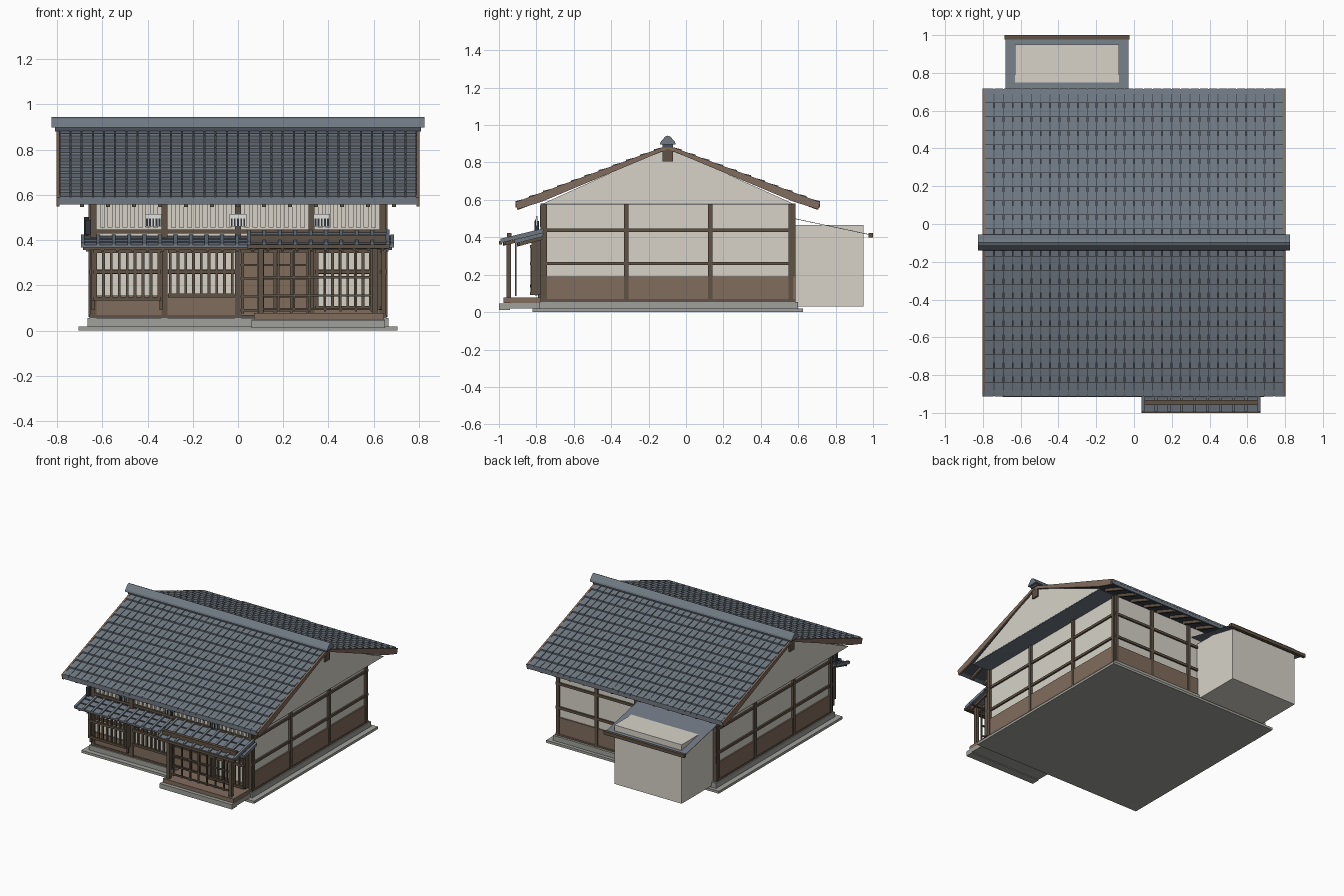
import bpy
import bmesh

cube = bpy.data.objects.get("Cube")
if cube:
    bpy.data.objects.remove(cube, do_unlink=True)


def material(name, r, g, b):
    m = bpy.data.materials.new(name)
    m.use_nodes = True
    m.diffuse_color = (r, g, b, 1)
    m.node_tree.nodes["Principled BSDF"].inputs["Base Color"].default_value = (r, g, b, 1)
    return m


slate = material("slate tile", .16, .19, .225)
dark_slate = material("dark slate", .07, .08, .1)
plaster = material("cream plaster", .68, .65, .58)
timber = material("dark timber", .115, .085, .058)
board = material("brown board", .22, .15, .11)
stone = material("grey stone", .35, .35, .325)
white = material("white panel", .75, .75, .72)
black = material("black metal", .03, .035, .045)


def build(name, mat, shapes):
    """Join prisms, each a (y, z) profile extruded from x0 to x1."""
    bm = bmesh.new()
    for profile, x0, x1 in shapes:
        a = [bm.verts.new((x0, y, z)) for y, z in profile]
        b = [bm.verts.new((x1, y, z)) for y, z in profile]
        bm.faces.new(a)
        bm.faces.new(b[::-1])
        for i in range(len(a)):
            bm.faces.new((a[i - 1], b[i - 1], b[i], a[i]))
    bmesh.ops.recalc_face_normals(bm, faces=bm.faces)
    mesh = bpy.data.meshes.new(name)
    bm.to_mesh(mesh)
    bm.free()
    mesh.materials.append(mat)
    obj = bpy.data.objects.new(name, mesh)
    bpy.context.collection.objects.link(obj)
    return obj


def box(x0, x1, y0, y1, z0, z1):
    return [(y0, z0), (y1, z0), (y1, z1), (y0, z1)], x0, x1


def post(x, y, w, z0, z1):
    return box(x - w / 2, x + w / 2, y - w / 2, y + w / 2, z0, z1)


def sloped(x0, x1, ya, za, yb, zb, t):
    """Plank with its top running from a to b, t thick vertically."""
    return [(ya, za), (yb, zb), (yb, zb - t), (ya, za - t)], x0, x1


def spread(a, b, n):
    return [a + (b - a) * i / (n - 1) for i in range(n)]


# Main dimensions
HALF, FRONT, BACK = .645, -.765, .572
WALL_TOP = .58
RIDGE, RIDGE_Z, RUN, SLOPE = -.0975, .892, .815, .374
COLS = (-.64, -.325, 0, .325, .64)
ROWS_Y = (-.755, -.32, .13, .56)

# Base and walls
build("ground_slab", stone, [box(-.705, .705, -.82, .625, 0, .018)])
build("plinth", stone, [box(-.665, .665, -.785, .6, .018, .055)])
build("plaster_walls", plaster, [box(-HALF, HALF, FRONT, BACK, .055, WALL_TOP)])
build("lower_boards", board, [
    box(-.655, .655, FRONT + .01, BACK + .01, .06, .19),
    box(-HALF, 0, FRONT - .008, FRONT + .02, .06, .155),
    box(.33, HALF, FRONT - .008, FRONT + .02, .06, .1)])

# Timber frame
frame = []
for x in COLS:
    frame += [post(x, FRONT, .028, .055, WALL_TOP), post(x, BACK, .026, .055, WALL_TOP)]
for s in (-1, 1):
    frame += [post(s * (HALF + .003), y, .025, .06, WALL_TOP) for y in ROWS_Y]
for z in (.06, .26, .437):
    frame.append(box(-.657, .657, FRONT - .012, BACK + .012, z - .009, z + .009))
build("timber_frame", timber, frame)

# Attic with gables, and soffit
build("gable_attic", plaster,
      [([(FRONT, WALL_TOP), (RIDGE, RIDGE_Z - .01), (BACK, WALL_TOP)], -.788, .788)])
build("soffit", slate, [box(-.787, .787, FRONT, BACK, WALL_TOP - .004, WALL_TOP)])
build("ridge_beam_ends", timber, [box(-.8, .8, -.125, -.07, .805, .872)])

# Main roof: deck, barge boards, rafters, stepped tiles
deck, barge, rafters, tiles, eaves = [], [], [], [], []
ROWS, TILES = 11, 32


def on_roof(s, d, lift=0):
    return RIDGE + s * d, RIDGE_Z - SLOPE * d + lift


for s in (-1, 1):
    deck.append(sloped(-.79, .79, *on_roof(s, 0, -.006), *on_roof(s, RUN - .008, -.006), .018))
    profile = [on_roof(s, 0), on_roof(s, RUN), on_roof(s, RUN - .01, -.042),
               on_roof(s, .675, -.05), on_roof(s, 0, -.02)]
    barge += [(profile, -.803, -.79), (profile, .79, .803)]
    eaves.append(sloped(-.793, .793, *on_roof(s, RUN - .03), *on_roof(s, RUN - .002), .03))
    for x in spread(-.69, .69, 13):
        rafters.append(sloped(x - .008, x + .008, *on_roof(s, .62, -.02),
                              *on_roof(s, RUN - .015, -.02), .026))
    step, width = RUN / ROWS, 1.58 / TILES
    for row in range(ROWS):
        top, low = row * step, (row + 1) * step
        profile = [on_roof(s, top, -.004), on_roof(s, low, .006),
                   on_roof(s, low, -.007), on_roof(s, top, -.008)]
        for col in range(TILES):
            x = -.79 + col * width
            tiles.append((profile, x + .0025, x + width - .0025))
build("roof_deck", dark_slate, deck)
build("barge_boards", board, barge)
build("eave_edges", slate, eaves)
build("rafters", timber, rafters)
build("roof_tiles", slate, tiles)

# Ridge cap
build("ridge_base", dark_slate, [box(-.81, .81, RIDGE - .028, RIDGE + .028, .88, .905)])
cap = [(-.042, .897), (-.038, .91), (-.015, .937), (0, .944),
       (.015, .937), (.038, .91), (.042, .897)]
build("ridge_cap", slate, [([(RIDGE + y, z) for y, z in cap], -.825, .825)])

# Upper front windows with plaster bars
bars = []
for a, b in zip(COLS, COLS[1:]):
    bars += [box(x - .011, x + .011, FRONT - .016, FRONT, .455, .57)
             for x in spread(a + .04, b - .04, 8)]
build("upper_window_bars", plaster, bars)
plates, slats = [], []
for x in (-.375, 0, .37):
    plates.append(box(x - .037, x + .037, -.803, -.795, .46, .515))
    slats += [box(k - .004, k + .004, -.807, -.802, .462, .495)
              for k in spread(x - .028, x + .028, 5)]
build("sign_plates", white, plates)
build("sign_slats", black, slats)
build("wall_lamp", black, [box(-.675, -.65, -.81, -.785, .425, .488)])

# Ground floor lattice on the front
lattice = []
for a, b, y, low in ((-.64, -.34, -.825, .14), (-.31, -.015, -.782, .155), (.34, .63, -.825, .1)):
    lattice += [box(x - .006, x + .006, y - .006, y + .006, low, .36)
                for x in spread(a + .01, b - .01, 9)]
    lattice += [box(a, b, y - .009, y + .009, z - .008, z + .008) for z in (low, .26, .35)]
    if y < -.8:
        for x in (a, b):
            lattice += [box(x - .007, x + .007, y, FRONT, low - .008, .395),
                        post(x, -.8, .014, .09, low)]
build("front_lattice", timber, lattice)

# Sliding doors
build("sliding_doors", board, [box(.01, .315, -.782, FRONT, .07, .36)])
build("door_rails", timber,
      [box(x - .006, x + .006, -.79, -.78, .07, .36) for x in spread(.02, .308, 5)]
      + [box(.01, .315, -.789, -.78, z - .005, z + .005) for z in (.09, .15, .23, .29, .35)])


# Pent roofs over the ground floor
def pent_roof(name, x0, x1, y0, z0, y1, z1, count):
    build(name + "_tiles", slate, [sloped(x0, x1, y0, z0, y1, z1, .012)])
    build(name + "_ribs", slate, [sloped(x - .008, x + .008, y0 - .002, z0 + .01, y1, z1 + .01, .018)
                                  for x in spread(x0 + .008, x1 - .008, count)])
    build(name + "_courses", dark_slate,
          [box(x0, x1, y - .004, y + .004, z - .004, z + .006)
           for y, z in zip(spread(y0, y1, 4)[1:], spread(z0, z1, 4)[1:])])
    build(name + "_rafters", timber,
          [sloped(x - .006, x + .006, y0 + .012, z0 - .01, y1, z1 - .01, .018)
           for x in spread(x0 + .03, x1 - .03, count)]
          + [box(x0 + .01, x1 - .01, y0 + .015, y0 + .027, z0 - .022, z0 - .004)])


pent_roof("pent_roof", -.695, .69, -.915, .378, FRONT, .415, 21)
pent_roof("porch_roof", .04, .67, -.99, .382, FRONT, .437, 10)
build("porch_roof_beams", timber, [box(.055, .655, -.957, -.933, .385, .422),
                                   box(.04, .67, -1, -.985, .362, .38)])

# Porch
build("porch_step", stone, [box(.06, .65, -1, -.94, .012, .047),
                            box(.06, .65, -.94, -.78, .018, .048)])
build("porch_deck", board, [box(.07, .645, -.975, -.77, .048, .077)])
build("porch_posts", timber, [post(x, -.947, .024, .077, .4) for x in (.1, .605)])
build("porch_screen", timber,
      [post(x, -.91, .01, .085, .37) for x in spread(.11, .59, 8)]
      + [box(.105, .595, -.914, -.906, z - .005, z + .005) for z in (.095, .155, .235, .36)])

# Rear annex with a thin lean-to roof
build("annex_walls", plaster, [box(-.63, -.08, BACK, .95, .03, .465)])
build("annex_roof", slate, [sloped(-.68, -.03, BACK, .503, .985, .415, .003)])
build("annex_eave_beam", timber, [box(-.685, -.025, .977, 1, .4, .424)])
